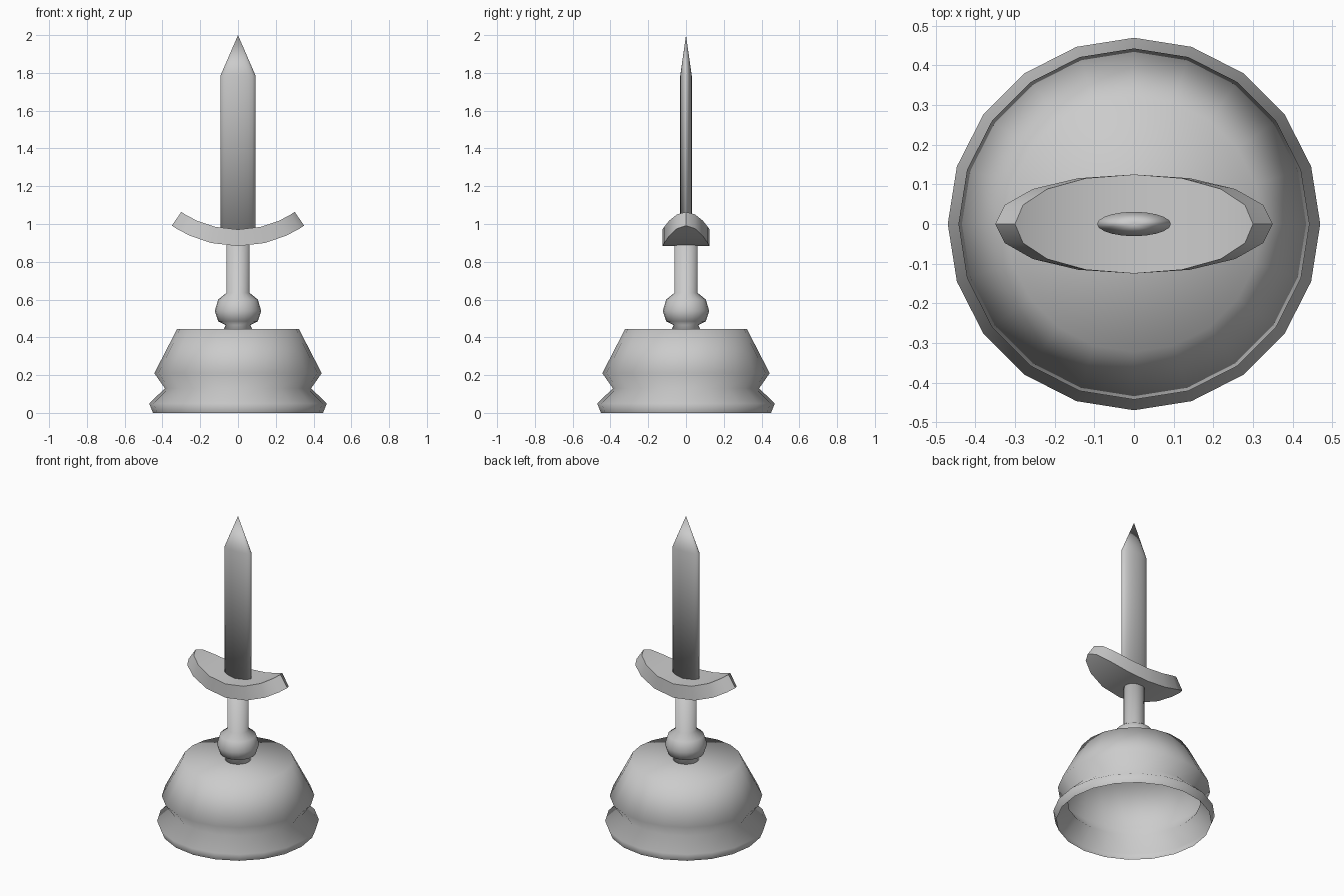
import bpy, bmesh
from math import sin, cos, pi

if "Cube" in bpy.data.objects:
    bpy.data.objects.remove(bpy.data.objects["Cube"])


def finish(bm, name):
    bmesh.ops.recalc_face_normals(bm, faces=bm.faces)
    for f in bm.faces:
        f.smooth = True
    mesh = bpy.data.meshes.new(name)
    bm.to_mesh(mesh)
    bm.free()
    ob = bpy.data.objects.new(name, mesh)
    bpy.context.collection.objects.link(ob)
    return ob


def lathe(name, profile, sides=20, squash=1.0, cap_bottom=True):
    """Stack of rings from (radius, z); radius 0 makes a point."""
    bm = bmesh.new()
    rings = []
    for r, z in profile:
        n = sides if r else 1
        rings.append([bm.verts.new((r * cos(2 * pi * i / sides),
                                    r * squash * sin(2 * pi * i / sides), z))
                      for i in range(n)])
    for a, b in zip(rings, rings[1:]):
        for i in range(sides):
            j = (i + 1) % sides
            if len(b) == 1:
                bm.faces.new((a[i], a[j], b[0]))
            else:
                bm.faces.new((a[i], a[j], b[j], b[i]))
    if cap_bottom:
        bm.faces.new(rings[0])
    if len(rings[-1]) > 1:
        bm.faces.new(rings[-1])
    return finish(bm, name)


# hollow rubber cup, open underneath
cup = lathe("cup", [(.45, 0), (.47, .05), (.387, .13), (.443, .21), (.323, .443)],
            cap_bottom=False)
cup.data.polygons[-1].use_smooth = True

# handle with round pommel
lathe("handle", [(.075, .443), (.065, .465), (.105, .485), (.123, .54),
                 (.105, .60), (.062, .635), (.062, .93)])

# flat oval blade with a point
lathe("blade", [(.093, .92), (.093, 1.785), (0, 2)], squash=.33)

# oval cross guard bent upward along an arc
bm = bmesh.new()
SIDES, RADIUS, HALF = 16, .62, .60        # HALF: bend angle at the tips
layers = []
for centre_r in (RADIUS, RADIUS - .088):
    ring = []
    for i in range(SIDES):
        a = 2 * pi * i / SIDES
        bend = HALF * cos(a)
        ring.append(bm.verts.new((centre_r * sin(bend), .125 * sin(a),
                                  .883 + RADIUS - centre_r * cos(bend))))
    layers.append(ring)
for ring in layers:
    for i in range(SIDES // 2):           # strips across the width
        quad = [ring[i], ring[i + 1], ring[-i - 1], ring[-i % SIDES]]
        bm.faces.new(list(dict.fromkeys(quad)))
low, high = layers
for i in range(SIDES):
    j = (i + 1) % SIDES
    bm.faces.new((low[i], low[j], high[j], high[i]))
guard = finish(bm, "cross_guard")
bpy.context.view_layer.objects.active = guard
guard.select_set(True)
bpy.ops.object.shade_smooth_by_angle(angle=.9)
